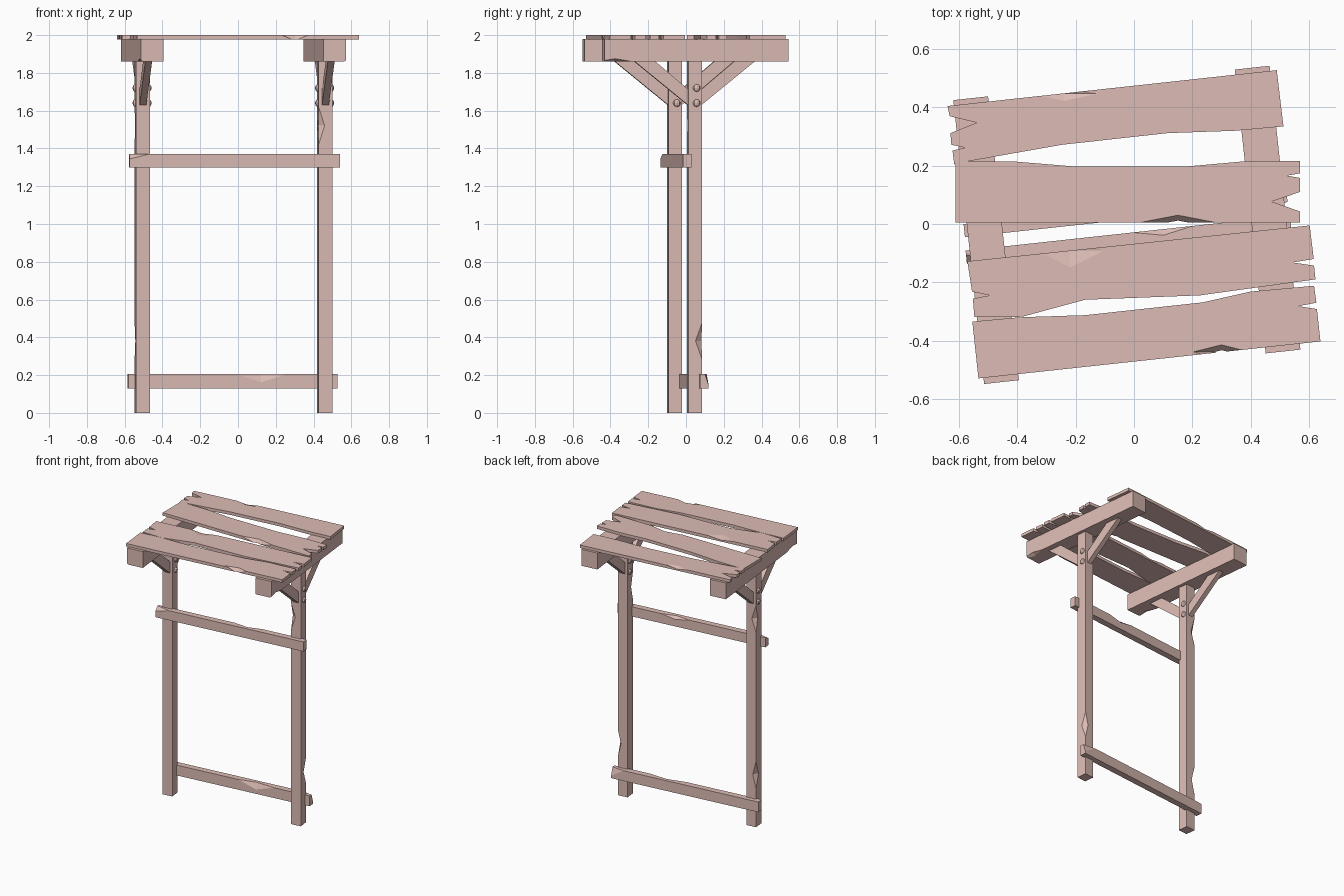
import bpy, bmesh, math
from mathutils import Matrix, Vector

if "Cube" in bpy.data.objects:
    bpy.data.objects.remove(bpy.data.objects["Cube"])

# the whole frame is turned slightly about z
FRAME = Matrix.Translation((-0.024, -0.008, 0)) @ Matrix.Rotation(math.radians(6.2), 4, 'Z')
WORLD = Matrix.Identity(4)

wood = bpy.data.materials.new("wood")
wood.diffuse_color = (0.72, 0.5, 0.46, 1)
wood.use_nodes = True
wood.node_tree.nodes["Principled BSDF"].inputs["Base Color"].default_value = wood.diffuse_color


def finish(name, bm, mat):
    bmesh.ops.transform(bm, matrix=mat, verts=bm.verts)
    bmesh.ops.recalc_face_normals(bm, faces=bm.faces)
    me = bpy.data.meshes.new(name)
    bm.to_mesh(me)
    bm.free()
    me.materials.append(wood)
    ob = bpy.data.objects.new(name, me)
    bpy.context.collection.objects.link(ob)
    return ob


def box(name, lo, hi):
    lo, hi = Vector(lo), Vector(hi)
    bm = bmesh.new()
    bmesh.ops.create_cube(bm, size=1)
    bmesh.ops.scale(bm, vec=hi - lo, verts=bm.verts)
    bmesh.ops.translate(bm, vec=(lo + hi) / 2, verts=bm.verts)
    return finish(name, bm, FRAME)


def prism(name, pts, offset, mat):
    bm = bmesh.new()
    face = bm.faces.new([bm.verts.new(p) for p in pts])
    new = bmesh.ops.extrude_face_region(bm, geom=[face])["geom"]
    bmesh.ops.translate(bm, vec=offset, verts=[v for v in new if isinstance(v, bmesh.types.BMVert)])
    return finish(name, bm, mat)


def chip(ob, centre, radii, mat=FRAME):
    # knock a faceted splinter out of an edge with a stretched octahedron
    bm = bmesh.new()
    bmesh.ops.create_uvsphere(bm, u_segments=4, v_segments=2, radius=1)
    bmesh.ops.scale(bm, vec=radii, verts=bm.verts)
    bmesh.ops.translate(bm, vec=Vector(centre) + Vector((0.0007, 0.0006, 0.0005)), verts=bm.verts)
    cutter = finish("chip_cutter", bm, mat)
    mod = ob.modifiers.new("chip", 'BOOLEAN')
    mod.operation, mod.solver, mod.object = 'DIFFERENCE', 'EXACT', cutter
    bpy.context.view_layer.objects.active = ob
    bpy.ops.object.modifier_apply(modifier=mod.name)
    bpy.data.objects.remove(cutter)


# posts, beams, braces and bolts on each side
H = 0.0365
for side, s in (("left", -1), ("right", 1)):
    cx = 0.486 * s
    post = box(side + "_post", (cx - H, -H, 0), (cx + H, H, 1.87))
    chip(post, (cx + H * s, H, 0.38), (0.025, 0.036, 0.1))
    chip(post, (cx - H, -H * s, 1.52), (0.032, 0.025, 0.1))
    beam = box(side + "_beam", (cx - 0.06, -0.485, 1.86), (cx + 0.06, 0.495, 1.98))
    chip(beam, (cx + 0.06 * s, -0.43, 1.86), (0.03, 0.09, 0.015))
    for end, e in (("front", -1), ("back", 1)):
        pts = [(cx - 0.018, e * y, z) for y, z in
               ((0.02, 1.617), (0.325, 1.865), (0.215, 1.865), (0.02, 1.7))]
        prism(f"{side}_{end}_brace", pts, (0.036, 0, 0), FRAME)
    for z in (1.64, 1.72):
        for e in (-1, 1):
            bm = bmesh.new()
            bmesh.ops.create_uvsphere(bm, u_segments=8, v_segments=6, radius=0.02)
            bmesh.ops.scale(bm, vec=(0.7, 1, 1), verts=bm.verts)
            bmesh.ops.translate(bm, vec=(cx + e * H, 0.008, z), verts=bm.verts)
            finish(side + "_bolt", bm, FRAME)

# cross rails: upper in front of the posts, lower behind them
upper = box("upper_rail", (-0.56, -0.068, 1.30), (0.56, -0.023, 1.37))
chip(upper, (0.12, -0.023, 1.37), (0.11, 0.022, 0.02))
chip(upper, (-0.555, -0.068, 1.37), (0.1, 0.03, 0.025))
lower = box("lower_rail", (-0.557, 0.023, 0.13), (0.557, 0.068, 0.205))
chip(lower, (0.15, 0.023, 0.205), (0.14, 0.02, 0.045))
chip(lower, (0.557, 0.068, 0.205), (0.1, 0.02, 0.06))

# roof planks as notched outlines
PLANKS = {
    "back_plank": [(-.64, .405), (.49, .528), (.513, .335), (.346, .32), (.116, .312), (-.247, .272),
                   (-.56, .217), (-.617, .205), (-.623, .252), (-.58, .262), (-.627, .272),
                   (-.63, .312), (-.54, .348), (-.633, .37)],
    "middle_back_plank": [(-.613, .005), (-.613, .214), (-.405, .214), (-.2, .197), (.175, .197),
                          (.4, .217), (.57, .217), (.57, .174), (.525, .166), (.57, .158),
                          (.57, .11), (.472, .077), (.57, .043), (.57, .005)],
    "middle_front_plank": [(-.572, -.128), (.603, -.005), (.617, -.12), (.545, -.132), (.618, -.143),
                           (.623, -.19), (.226, -.245), (-.168, -.26), (-.39, -.32), (-.548, -.32),
                           (-.553, -.256), (-.495, -.245), (-.556, -.232)],
    "front_plank": [(-.555, -.335), (-.39, -.32), (-.168, -.313), (.236, -.269), (.4, -.232),
                    (.618, -.212), (.626, -.27), (.565, -.282), (.628, -.292), (.64, -.403), (-.534, -.53)],
}
CHIPS = {
    "back_plank": (-0.24, 0.447, 2.0, 0.12, 0.026, 0.012),
    "middle_back_plank": (0.15, 0.005, 2.0, 0.13, 0.025, 0.03),
    "middle_front_plank": (-0.22, -0.092, 2.0, 0.12, 0.06, 0.012),
    "front_plank": (0.3, -0.44, 2.0, 0.1, 0.025, 0.03),
}
for name, pts in PLANKS.items():
    plank = prism(name, [(x, y, 1.978) for x, y in pts], (0, 0, 0.022), WORLD)
    c = CHIPS[name]
    chip(plank, c[:3], c[3:], WORLD)
